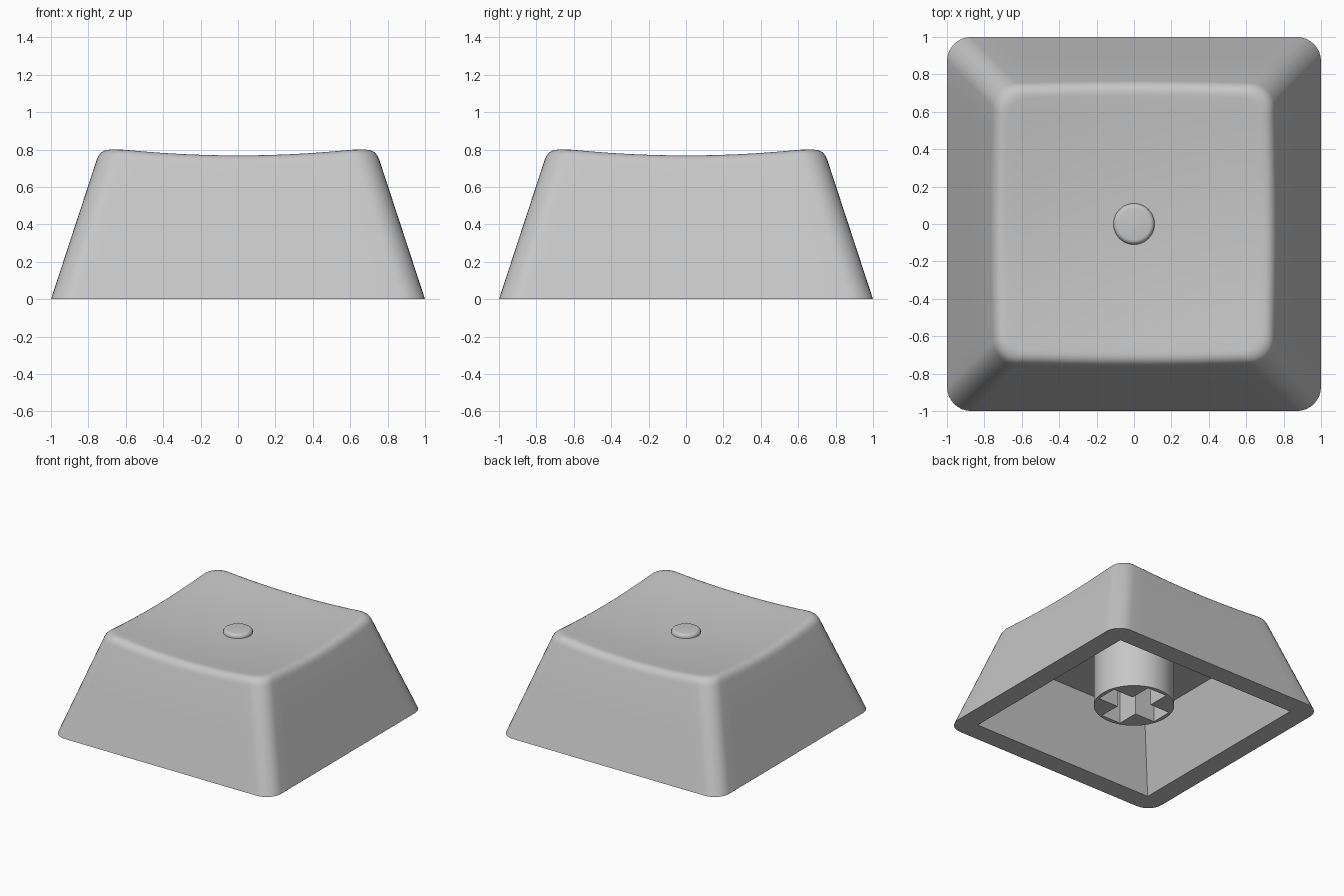
import bpy, bmesh, math

if "Cube" in bpy.data.objects:
    bpy.data.objects.remove(bpy.data.objects["Cube"])

grey = bpy.data.materials.new("grey plastic")
grey.diffuse_color = (0.57, 0.57, 0.57, 1)
grey.use_nodes = True
grey.node_tree.nodes["Principled BSDF"].inputs["Base Color"].default_value = grey.diffuse_color

ARC, EDGE = 8, 14      # segments per corner and per straight side
SLOPE = 0.328          # inward lean of the side walls


def finish(name, bm):
    """Turn a bmesh into a named, coloured object."""
    bmesh.ops.recalc_face_normals(bm, faces=bm.faces[:])
    mesh = bpy.data.meshes.new(name)
    bm.to_mesh(mesh)
    bm.free()
    mesh.materials.append(grey)
    obj = bpy.data.objects.new(name, mesh)
    bpy.context.collection.objects.link(obj)
    return obj


def smooth(obj):
    bpy.ops.object.select_all(action='DESELECT')
    obj.select_set(True)
    bpy.context.view_layer.objects.active = obj
    bpy.ops.object.shade_smooth_by_angle(angle=math.radians(30))


def outline_point(half, radius, corner, i):
    """Point i of one quarter of a rounded square: arc, then straight side."""
    c = half - radius
    if i <= ARC:
        a = math.pi / 2 * i / ARC
        x, y = c + radius * math.cos(a), c + radius * math.sin(a)
    else:
        x, y = c - 2 * c * (i - ARC) / EDGE, half
    t = corner * math.pi / 2
    return (x * math.cos(t) - y * math.sin(t), x * math.sin(t) + y * math.cos(t))


def dish(x, y):
    """Height of the scooped top."""
    return 0.727 + 0.087 * (x * x + y * y)


def column(corner, i):
    """Section from the cavity ceiling, round the rim, up the side, over the top."""
    def at(half, z, radius=0.13):
        return (*outline_point(half, radius, corner, i), z)

    pts = [at(0.66, 0.54, 0), at(0.835, 0, 0), at(1, 0)]
    z = 0.8
    for _ in range(8):                       # where the side meets the dish
        z = dish(*outline_point(1 - SLOPE * z, 0.13, corner, i))
    edge = at(1 - SLOPE * z, z)
    low_z = z - 0.06
    low = at(1 - SLOPE * low_z, low_z)
    inner = outline_point(1 - SLOPE * z - 0.06, 0.11, corner, i)
    inner = (*inner, dish(*inner))
    pts.append(at(1 - SLOPE * 0.4, 0.4))
    for k in range(7):                       # rounded top edge
        t = k / 6
        pts.append(tuple((1 - t) ** 2 * a + 2 * t * (1 - t) * b + t * t * c
                         for a, b, c in zip(low, edge, inner)))
    for k in range(1, 10):                   # dished top
        f = 1 - k / 10
        x, y = inner[0] * f, inner[1] * f
        pts.append((x, y, dish(x, y)))
    return pts


# Hollow cap shell
bm = bmesh.new()
cols = [[bm.verts.new(p) for p in column(c, i)]
        for c in range(4) for i in range(ARC + EDGE)]
centre = bm.verts.new((0, 0, dish(0, 0)))
for a, b in zip(cols, cols[1:] + cols[:1]):
    for k in range(len(a) - 1):
        bm.faces.new((a[k], b[k], b[k + 1], a[k + 1]))
    bm.faces.new((a[-1], b[-1], centre))
bm.faces.new([c[0] for c in cols])           # cavity ceiling
bmesh.ops.remove_doubles(bm, verts=bm.verts[:], dist=1e-5)
smooth(finish("cap_shell", bm))


def disc(bm, radius, z0, z1, segments):
    made = bmesh.ops.create_cone(bm, cap_ends=True, segments=segments,
                                 radius1=radius, radius2=radius, depth=z1 - z0)
    bmesh.ops.translate(bm, verts=made["verts"], vec=(0, 0, (z0 + z1) / 2))


# Raised dot with a rounded rim
bm = bmesh.new()
disc(bm, 0.11, 0.68, 0.76, 48)
rim = [e for e in bm.edges if all(v.co.z > 0.75 for v in e.verts)]
bmesh.ops.bevel(bm, geom=rim, offset=0.025, segments=4, profile=0.5, affect='EDGES')
smooth(finish("centre_dot", bm))

# Stem under the cap
bm = bmesh.new()
disc(bm, 0.303, 0.11, 0.56, 64)
stem = finish("stem", bm)

# Cross-shaped socket in the stem
L, W = 0.27, 0.088
bm = bmesh.new()
ring = []
for q in range(4):
    c, s = [(1, 0), (0, 1), (-1, 0), (0, -1)][q]
    for x, y in ((L, -W), (L, W), (W, W)):
        ring.append(bm.verts.new((x * c - y * s, x * s + y * c, 0)))
base = bm.faces.new(ring)
ext = bmesh.ops.extrude_face_region(bm, geom=[base])
bmesh.ops.translate(bm, vec=(0, 0, 0.5),
                    verts=[v for v in ext["geom"] if isinstance(v, bmesh.types.BMVert)])
if not any(f.normal.z < -0.9 and f.calc_center_median().z < 0.01 for f in bm.faces):
    bm.faces.ensure_lookup_table()
cutter = finish("socket_cutter", bm)
cutter.hide_render = True

cut = stem.modifiers.new("socket", 'BOOLEAN')
cut.operation = 'DIFFERENCE'
cut.solver = 'EXACT'
cut.object = cutter
bpy.ops.object.select_all(action='DESELECT')
stem.select_set(True)
bpy.context.view_layer.objects.active = stem
bpy.ops.object.modifier_apply(modifier="socket")
bpy.data.objects.remove(cutter)
smooth(stem)
